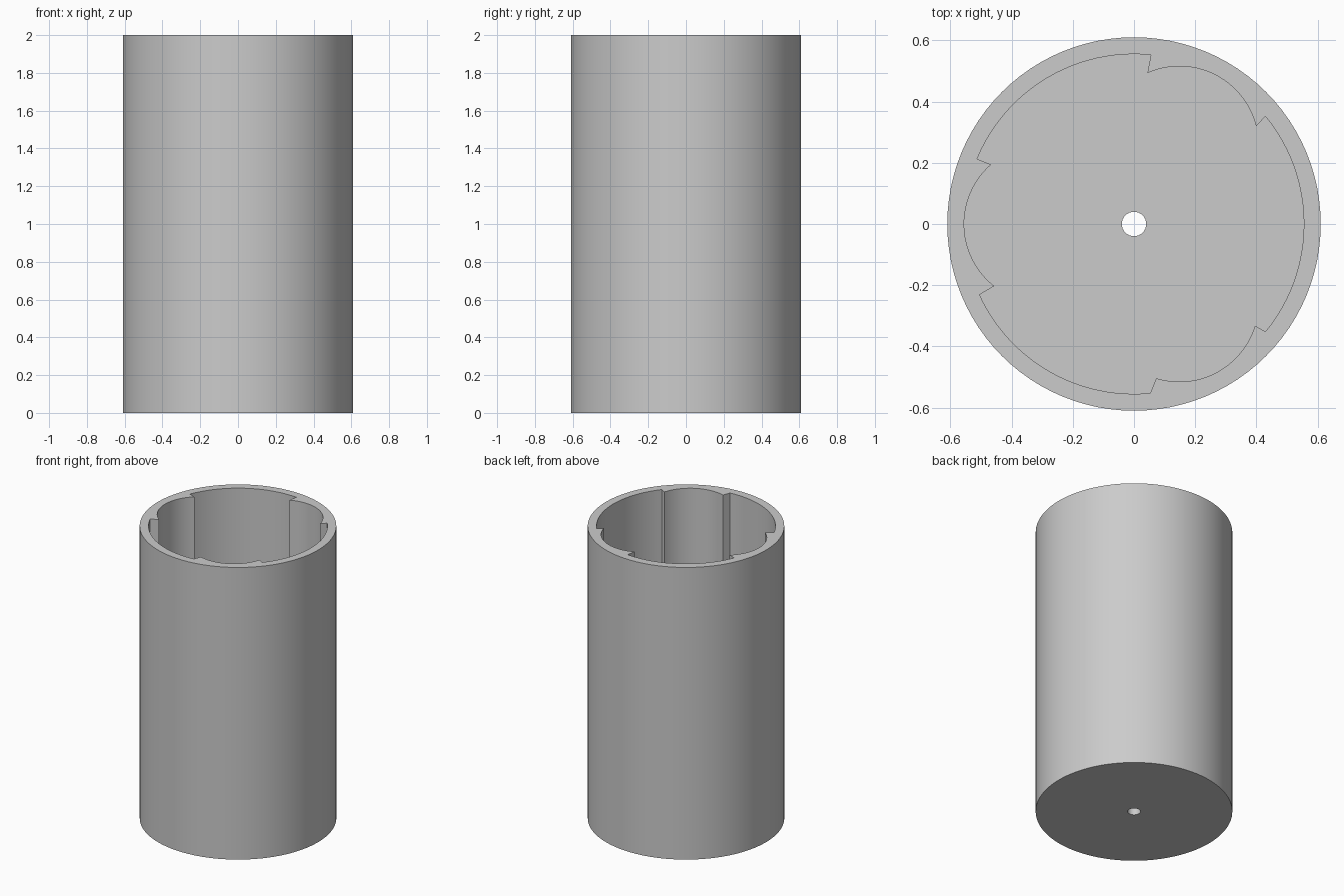
import bpy, bmesh
from math import cos, sin, pi, radians, atan2, tau
from mathutils import Vector

if "Cube" in bpy.data.objects:
    bpy.data.objects.remove(bpy.data.objects["Cube"])

RADIUS, HEIGHT, FLOOR = 0.61, 2.0, 0.055
BORE, LOBE, LOBE_OFFSET, HOLE = 0.555, 0.258, 0.297, 0.04


def arc(center, radius, start, end, steps):
    return [center + radius * Vector((cos(a), sin(a)))
            for a in (start + (end - start) * i / steps for i in range(steps + 1))]


def circle(radius, count):
    return arc(Vector((0, 0)), radius, 0, tau, count)[:-1]


# Bore outline: each small lobe, given by its two tip points, then a wide arc
TIPS = [((0.40, 0.32), (0.043, 0.495)),
        ((-0.467, 0.194), (-0.457, -0.203)),
        ((0.073, -0.503), (0.395, -0.332))]
WIDE = [(84.3, 157.5), (204.6, 275.5), (320.7, 399.3)]


def bore_outline():
    points = []
    for i, (tips, wide) in enumerate(zip(TIPS, WIDE)):
        middle = radians(60 + 120 * i)
        center = LOBE_OFFSET * Vector((cos(middle), sin(middle)))
        ends = []
        for tip in tips:
            d = Vector(tip) - center
            turn = (atan2(d.y, d.x) - middle + pi) % tau - pi
            ends.append(middle + turn)
        points += arc(center, LOBE, *ends, 24)
        points += arc(Vector((0, 0)), BORE, radians(wide[0]), radians(wide[1]), 24)
    return points


bm = bmesh.new()


def ring(points, z):
    verts = [bm.verts.new((p.x, p.y, z)) for p in points]
    return verts, [bm.edges.new((v, verts[i - 1])) for i, v in enumerate(verts)]


def wall(low, high):
    for i in range(len(low)):
        bm.faces.new((low[i - 1], low[i], high[i], high[i - 1]))


def plate(outer, inner, direction):
    bmesh.ops.triangle_fill(bm, use_beauty=True, use_dissolve=False,
                            edges=outer + inner, normal=(0, 0, direction))


# Rings that bound the tube, its bore and the drain hole
outside, bore, hole = circle(RADIUS, 96), bore_outline(), circle(HOLE, 32)
out_low, out_low_e = ring(outside, 0)
out_high, out_high_e = ring(outside, HEIGHT)
bore_low, bore_low_e = ring(bore, FLOOR)
bore_high, bore_high_e = ring(bore, HEIGHT)
hole_low, hole_low_e = ring(hole, 0)
hole_high, hole_high_e = ring(hole, FLOOR)

# Upright walls, then rim, inner floor and underside
wall(out_low, out_high)
wall(bore_low, bore_high)
wall(hole_low, hole_high)
plate(out_high_e, bore_high_e, 1)
plate(bore_low_e, hole_high_e, 1)
plate(out_low_e, hole_low_e, -1)
bmesh.ops.recalc_face_normals(bm, faces=bm.faces)

mesh = bpy.data.meshes.new("tube_housing")
bm.to_mesh(mesh)
bm.free()
housing = bpy.data.objects.new("tube_housing", mesh)
bpy.context.collection.objects.link(housing)

# Single grey material
grey = bpy.data.materials.new("light_grey")
grey.use_nodes = True
grey.diffuse_color = (0.6, 0.6, 0.6, 1)
grey.node_tree.nodes["Principled BSDF"].inputs["Base Color"].default_value = (0.6, 0.6, 0.6, 1)
mesh.materials.append(grey)

bpy.ops.object.select_all(action="DESELECT")
housing.select_set(True)
bpy.context.view_layer.objects.active = housing
bpy.ops.object.shade_smooth_by_angle(angle=radians(30))
